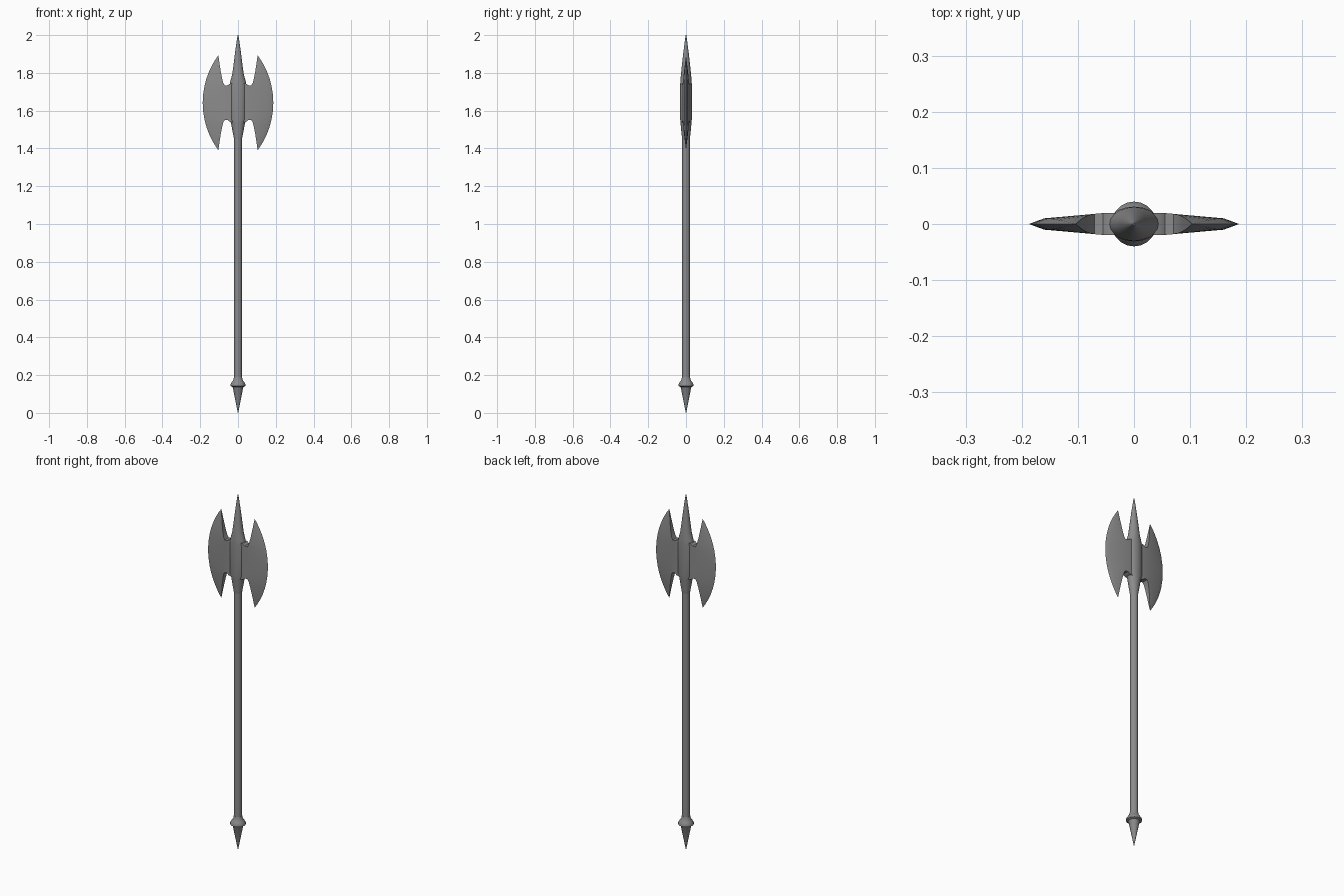
import bpy, bmesh, math

if "Cube" in bpy.data.objects:
    bpy.data.objects.remove(bpy.data.objects["Cube"])

MID = 1.642      # height of the head centre
SIDES = 20

# Dark steel
steel = bpy.data.materials.new("dark_steel")
steel.diffuse_color = (.26, .26, .26, 1)
steel.use_nodes = True
steel.node_tree.nodes["Principled BSDF"].inputs["Base Color"].default_value = steel.diffuse_color


def finish(name, bm, angle=35):
    bmesh.ops.remove_doubles(bm, verts=bm.verts, dist=1e-5)
    bmesh.ops.recalc_face_normals(bm, faces=bm.faces)
    me = bpy.data.meshes.new(name)
    bm.to_mesh(me)
    bm.free()
    me.materials.append(steel)
    ob = bpy.data.objects.new(name, me)
    bpy.context.collection.objects.link(ob)
    bpy.ops.object.select_all(action='DESELECT')
    ob.select_set(True)
    bpy.context.view_layer.objects.active = ob
    bpy.ops.object.shade_smooth_by_angle(angle=math.radians(angle))
    return ob


def loft(name, profile):
    """Stack elliptical rings (rx, ry, z) into a closed solid."""
    bm = bmesh.new()
    rings = []
    for rx, ry, z in profile:
        rings.append([bm.verts.new((rx * math.cos(a), ry * math.sin(a), z))
                      for a in (2 * math.pi * i / SIDES for i in range(SIDES))])
    for lo, hi in zip(rings, rings[1:]):
        for i in range(SIDES):
            j = (i + 1) % SIDES
            bm.faces.new((lo[i], lo[j], hi[j], hi[i]))
    bm.faces.new(rings[0][::-1])
    bm.faces.new(rings[-1])
    return finish(name, bm)


# Shaft, pommel collar and foot spike
loft("shaft", [(.0205, .0205, .13), (.0205, .0205, 1.5)])
loft("pommel", [(r, r, z) for r, z in [
    (.001, 0), (.027, .132), (.030, .138), (.040, .143), (.040, .151),
    (.032, .164), (.025, .174), (.0215, .19)]])

# Socket flaring out of the shaft and running into the top spike
loft("socket_and_spike", [
    (.021, .0205, 1.45), (.029, .025, 1.49), (.037, .029, 1.535),
    (.046, .031, 1.555), (.046, .031, 1.73), (.041, .030, 1.755),
    (.031, .027, 1.79), (.024, .022, 1.84), (.016, .0145, 1.905),
    (.009, .008, 1.955), (.002, .002, 2.0)])

# Neck joining the two blades: (x, half height, half thickness)
bm = bmesh.new()
neck = [(.0, .11, .020), (.045, .100, .020), (.055, .092, .0195), (.074, .0915, .0178)]
neck = [(-x, h, t) for x, h, t in neck[:0:-1]] + neck
loops = [[bm.verts.new((x, sy * t, MID + sz * h))
          for sy, sz in ((-1, -1), (1, -1), (1, 1), (-1, 1))] for x, h, t in neck]
for a, b in zip(loops, loops[1:]):
    for i in range(4):
        j = (i + 1) % 4
        bm.faces.new((a[i], a[j], b[j], b[i]))
bm.faces.new(loops[0])
bm.faces.new(loops[-1])
finish("blade_neck", bm)

# Blade rows: inner x, inner height, edge height, half thickness
rows = [(.104, .25, .25, 0), (.098, .21, .228, .005), (.092, .17, .20, .010),
        (.085, .133, .165, .014), (.078, .105, .128, .0165), (.070, .091, .09, .018),
        (.070, .045, .045, .018)]
rows += [(.070, 0, 0, .018)] + [(x, -h, -e, t) for x, h, e, t in rows[::-1]]
RAD = .422       # radius of the cutting edge arc
bm = bmesh.new()
cols = []
for ix, ih, eh, t in rows:
    ex = .187 - RAD + math.sqrt(RAD ** 2 - eh ** 2)
    bx, bh = ix + .77 * (ex - ix), ih + .77 * (eh - ih)
    pts = [(ix, t, ih), (bx, t * .56, bh), (ex, 0, eh), (bx, -t * .56, bh), (ix, -t, ih)]
    cols.append([bm.verts.new((x, y, MID + z)) for x, y, z in pts])
for a, b in zip(cols, cols[1:]):
    for i in range(5):
        j = (i + 1) % 5
        bm.faces.new((a[i], a[j], b[j], b[i]))
blade = finish("blades", bm, 25)
mirror = blade.modifiers.new("mirror", 'MIRROR')
mirror.use_axis[0] = True
